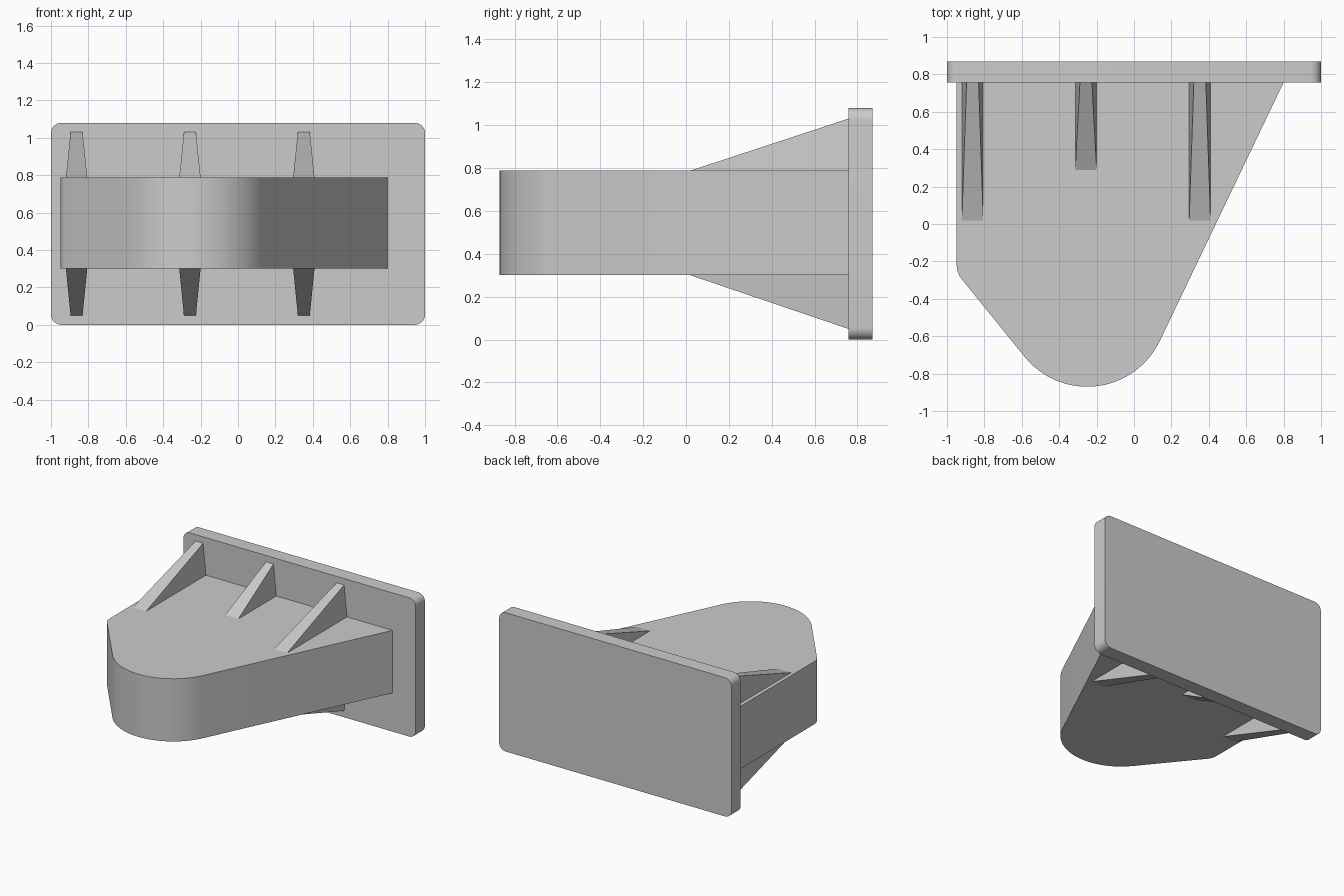
import bpy, bmesh
from math import cos, sin, radians

if "Cube" in bpy.data.objects:
    bpy.data.objects.remove(bpy.data.objects["Cube"])

PLATE_Y = 0.757
BODY_LOW, BODY_HIGH = 0.30, 0.788


def arc(cx, cy, r, start, end, n):
    """Points along a circular arc, angles in degrees."""
    return [(cx + r * cos(radians(start + (end - start) * i / n)),
             cy + r * sin(radians(start + (end - start) * i / n))) for i in range(n + 1)]


def finish(name, bm):
    bmesh.ops.recalc_face_normals(bm, faces=bm.faces)
    mesh = bpy.data.meshes.new(name)
    bm.to_mesh(mesh)
    bm.free()
    obj = bpy.data.objects.new(name, mesh)
    bpy.context.collection.objects.link(obj)
    bpy.ops.object.select_all(action='DESELECT')
    obj.select_set(True)
    bpy.context.view_layer.objects.active = obj
    bpy.ops.object.shade_smooth_by_angle(angle=radians(30))
    return obj


def prism(name, points, offset):
    """Extrude a closed outline of 3D points."""
    bm = bmesh.new()
    face = bm.faces.new([bm.verts.new(p) for p in points])
    new = bmesh.ops.extrude_face_region(bm, geom=[face], use_keep_orig=True)["geom"]
    bmesh.ops.translate(bm, vec=offset, verts=[g for g in new if isinstance(g, bmesh.types.BMVert)])
    return finish(name, bm)


# Back plate with rounded corners
r = 0.055
corners = [(1 - r, 1.08 - r, 0), (-1 + r, 1.08 - r, 90), (-1 + r, r, 180), (1 - r, r, 270)]
outline = [p for x, z, a in corners for p in arc(x, z, r, a, a + 90, 8)]
prism("back_plate", [(x, PLATE_Y, z) for x, z in outline], (0, 0.87 - PLATE_Y, 0))

# Tapered body: rounded nose plus a small fillet on the left side
profile = [(0.80, PLATE_Y), (-0.95, PLATE_Y)]
profile += arc(-0.83, -0.22, 0.118, 180, 219, 8)
profile += arc(-0.25, -0.44, 0.43, 219, 334.5, 32)
prism("body", [(x, y, BODY_LOW) for x, y in profile], (0, 0, BODY_HIGH - BODY_LOW))


def rib(name, x, front, base_z, tip_z):
    """Triangular gusset, narrowing away from the body."""
    bm = bmesh.new()
    left, right = [[bm.verts.new(p) for p in ((x + s * 0.057, front, base_z),
                                              (x + s * 0.057, PLATE_Y, base_z),
                                              (x + s * 0.032, PLATE_Y, tip_z))] for s in (-1, 1)]
    bm.faces.new(left)
    bm.faces.new(right)
    for i in range(3):
        j = (i + 1) % 3
        bm.faces.new((left[i], left[j], right[j], right[i]))
    finish(name, bm)


# Gussets above and below the body
for side, x, front in (("left", -0.863, 0.02), ("middle", -0.257, 0.29), ("right", 0.352, 0.02)):
    rib("upper_rib_" + side, x, front, BODY_HIGH, 1.03)
    rib("lower_rib_" + side, x, front, BODY_LOW, 0.05)
